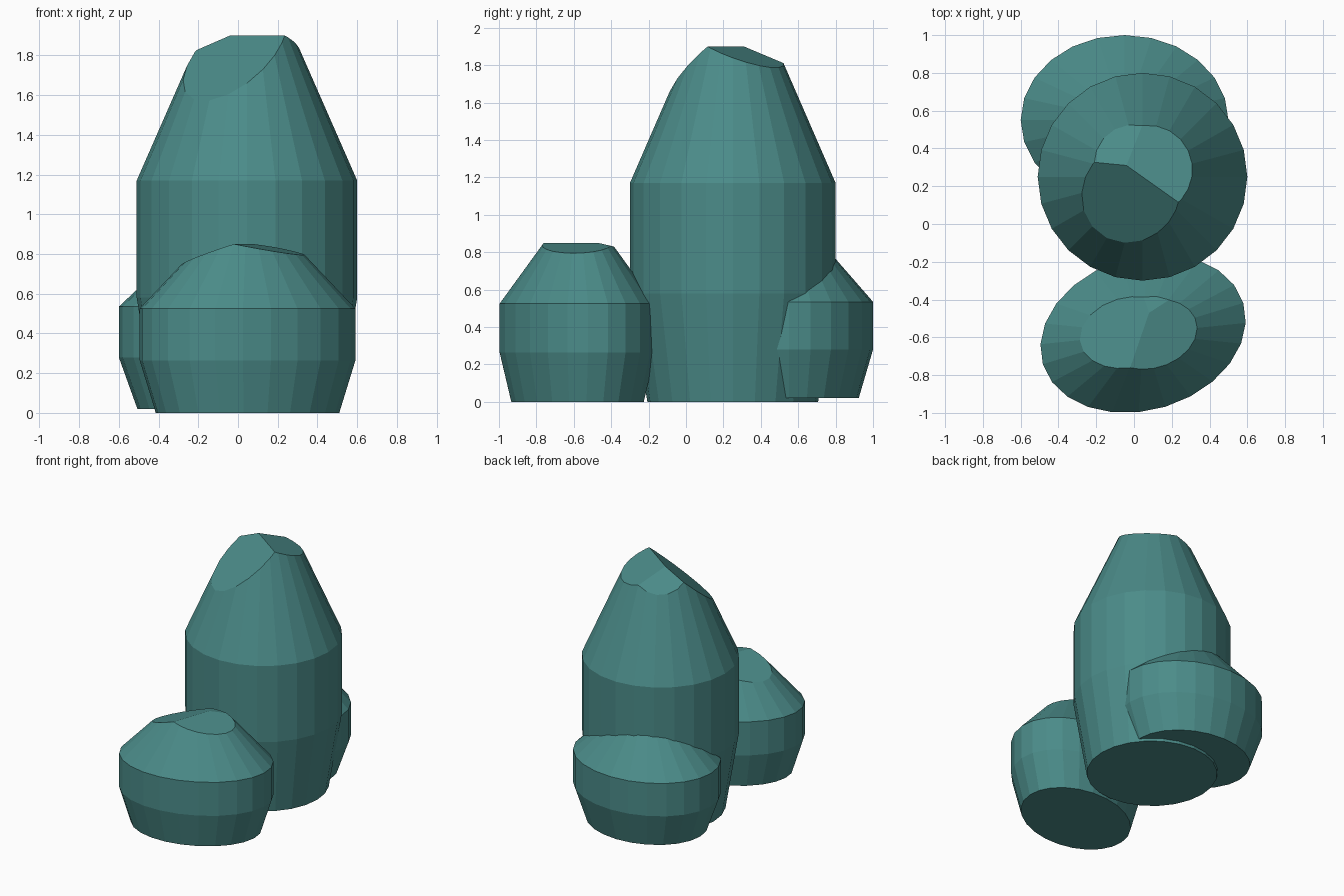
import bpy, bmesh, math
from mathutils import Vector

if "Cube" in bpy.data.objects:
    bpy.data.objects.remove(bpy.data.objects["Cube"])

SIDES = 24

mat = bpy.data.materials.new("teal_stone")
mat.diffuse_color = (0.07, 0.26, 0.25, 1)
mat.use_nodes = True
mat.node_tree.nodes["Principled BSDF"].inputs["Base Color"].default_value = mat.diffuse_color


def stone(name, centre, radii, turn, rings, cuts=()):
    """Stack scaled elliptical rings (z, scale), then slice the top with
    planes z = pz + a*(x-px) + b*(y-py), each given as (point, a, b)."""
    bm = bmesh.new()
    c, s = math.cos(turn), math.sin(turn)
    loops = []
    for z, k in rings:
        loop = []
        for i in range(SIDES):
            t = math.tau * i / SIDES
            u, v = radii[0] * k * math.cos(t), radii[1] * k * math.sin(t)
            loop.append(bm.verts.new((centre[0] + u * c - v * s,
                                      centre[1] + u * s + v * c, z)))
        loops.append(loop)
    for lo, hi in zip(loops, loops[1:]):
        for i in range(SIDES):
            j = (i + 1) % SIDES
            bm.faces.new((lo[i], lo[j], hi[j], hi[i]))
    bm.faces.new(loops[0][::-1])
    bm.faces.new(loops[-1])
    for point, a, b in cuts:
        res = bmesh.ops.bisect_plane(
            bm, geom=bm.verts[:] + bm.edges[:] + bm.faces[:], dist=1e-5,
            plane_co=Vector(point), plane_no=Vector((-a, -b, 1)),
            clear_outer=True)
        rim = [e for e in bm.edges if e.is_boundary]
        if rim:
            bmesh.ops.contextual_create(bm, geom=rim)
    bmesh.ops.recalc_face_normals(bm, faces=bm.faces[:])
    mesh = bpy.data.meshes.new(name)
    bm.to_mesh(mesh)
    bm.free()
    mesh.materials.append(mat)
    obj = bpy.data.objects.new(name, mesh)
    bpy.context.collection.objects.link(obj)
    return obj


# Tall stone: one steep front slice and two shallow back slices
stone("tall_stone", (0.045, 0.25), (0.555, 0.55), 0,
      [(0, 0.83), (0.58, 1), (1.17, 1), (2.1, 0.265)],
      [((0.2, 0.14, 1.9), 0.505, 0.713),
       ((-0.04, 0.31, 1.9), 0.38, -0.57),
       ((-0.04, 0.31, 1.9), -0.232, -0.328)])

# Low front stone: ridge across the top, falling left, right and back
stone("front_stone", (0.048, -0.58), (0.555, 0.405), math.radians(17),
      [(0, 0.85), (0.265, 1), (0.525, 1), (0.95, 0.26)],
      [((0.08, -0.47, 0.85), 0.33, -0.114),
       ((0.08, -0.47, 0.85), -0.19, 0.065),
       ((0.08, -0.47, 0.85), 0, -0.23)])

# Low back stone, its top buried in the tall one
stone("back_stone", (-0.05, 0.55), (0.55, 0.45), 0,
      [(0.02, 0.83), (0.28, 1), (0.535, 1), (0.85, 0.39)])
